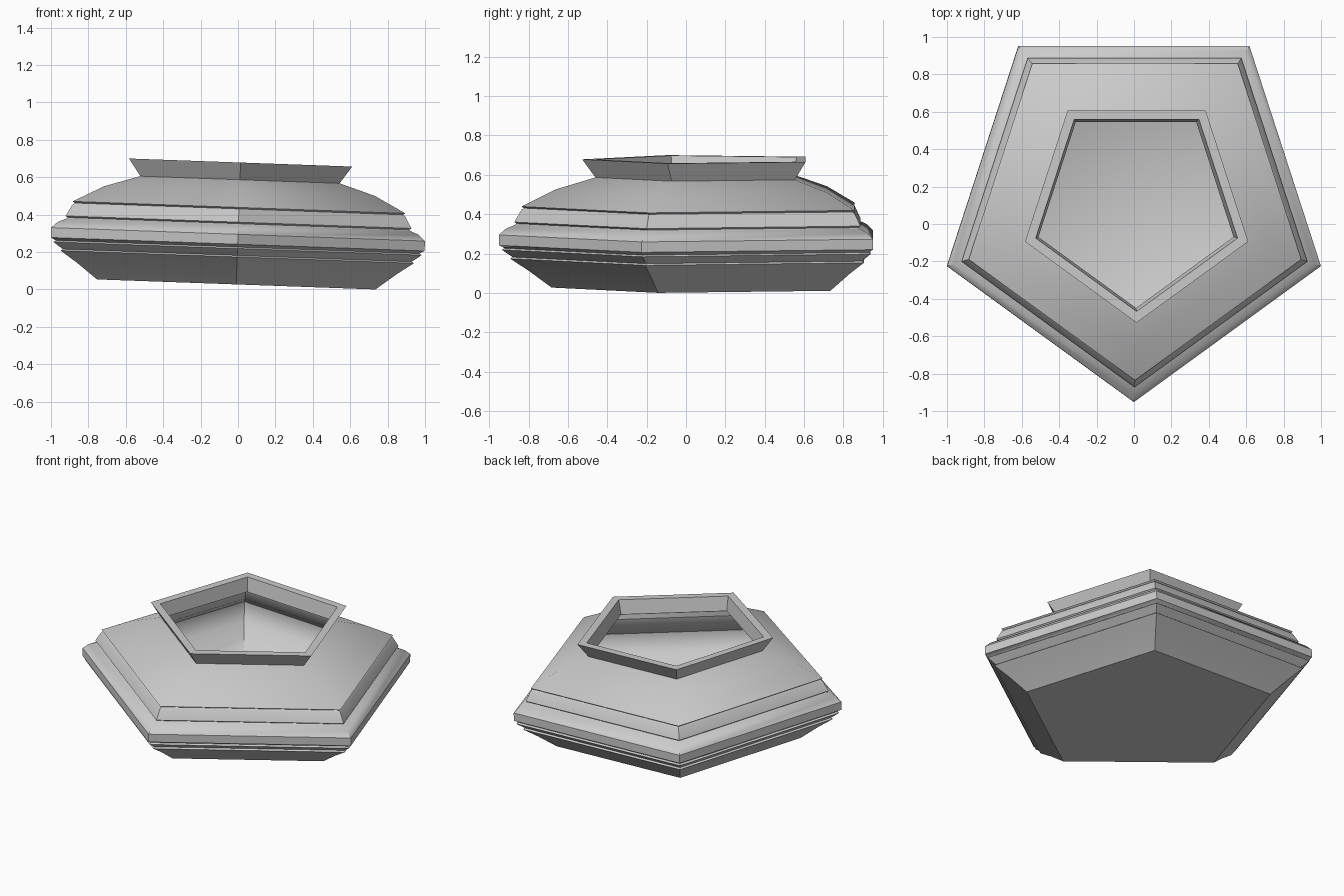
import bpy, bmesh, math

if "Cube" in bpy.data.objects:
    bpy.data.objects.remove(bpy.data.objects["Cube"], do_unlink=True)

# Plain grey clay
clay = bpy.data.materials.new("grey clay")
clay.use_nodes = True
grey = (0.6, 0.6, 0.6, 1)
clay.diffuse_color = grey
clay.node_tree.nodes["Principled BSDF"].inputs["Base Color"].default_value = grey

SIDES = 5
HALF_WIDTH = math.cos(math.radians(18))  # half width of a unit pentagon


def groove(w, z, depth=0.012, half=0.008):
    """Narrow crease running round the wall."""
    return [(w, z - half), (w - depth, z), (w, z + half)]


# Outer wall, bottom to rim, as (half width, height)
outer = [(0.745, 0.0), (0.855, 0.085)]
outer += groove(0.945, 0.155) + groove(0.985, 0.2)
outer += [(1.0, 0.215), (1.0, 0.268), (0.965, 0.3)]
outer += groove(0.925, 0.325)
outer += groove(0.89, 0.404)
outer += [(0.725, 0.499), (0.533, 0.56), (0.597, 0.652)]

# Thin inner wall, rim to floor
inner = [(0.54, 0.652), (0.522, 0.56), (0.715, 0.475), (0.862, 0.4),
         (0.885, 0.325), (0.965, 0.265), (0.965, 0.215),
         (0.915, 0.155), (0.83, 0.095), (0.73, 0.025)]

# Sweep the closed profile round the pentagon, one corner to the front
bm = bmesh.new()
rings = []
for w, z in outer + inner:
    r = w / HALF_WIDTH
    angles = [math.tau * i / SIDES - math.pi / 2 for i in range(SIDES)]
    rings.append([bm.verts.new((r * math.cos(a), r * math.sin(a), z)) for a in angles])
for low, high in zip(rings, rings[1:]):
    for i in range(SIDES):
        j = (i + 1) % SIDES
        bm.faces.new((low[i], low[j], high[j], high[i]))
bm.faces.new(rings[0][::-1])   # underside
bm.faces.new(rings[-1])        # inside floor
bmesh.ops.recalc_face_normals(bm, faces=bm.faces)

mesh = bpy.data.meshes.new("pentagonal_pot")
bm.to_mesh(mesh)
bm.free()
mesh.materials.append(clay)
pot = bpy.data.objects.new("pentagonal_pot", mesh)
bpy.context.collection.objects.link(pot)

# Pot leans slightly towards its left
pot.location = (-0.0095, 0.1, 0.027)
pot.rotation_euler = (0, 0.036, 0)

bpy.ops.object.select_all(action="DESELECT")
pot.select_set(True)
bpy.context.view_layer.objects.active = pot
bpy.ops.object.shade_smooth_by_angle(angle=math.radians(40))
